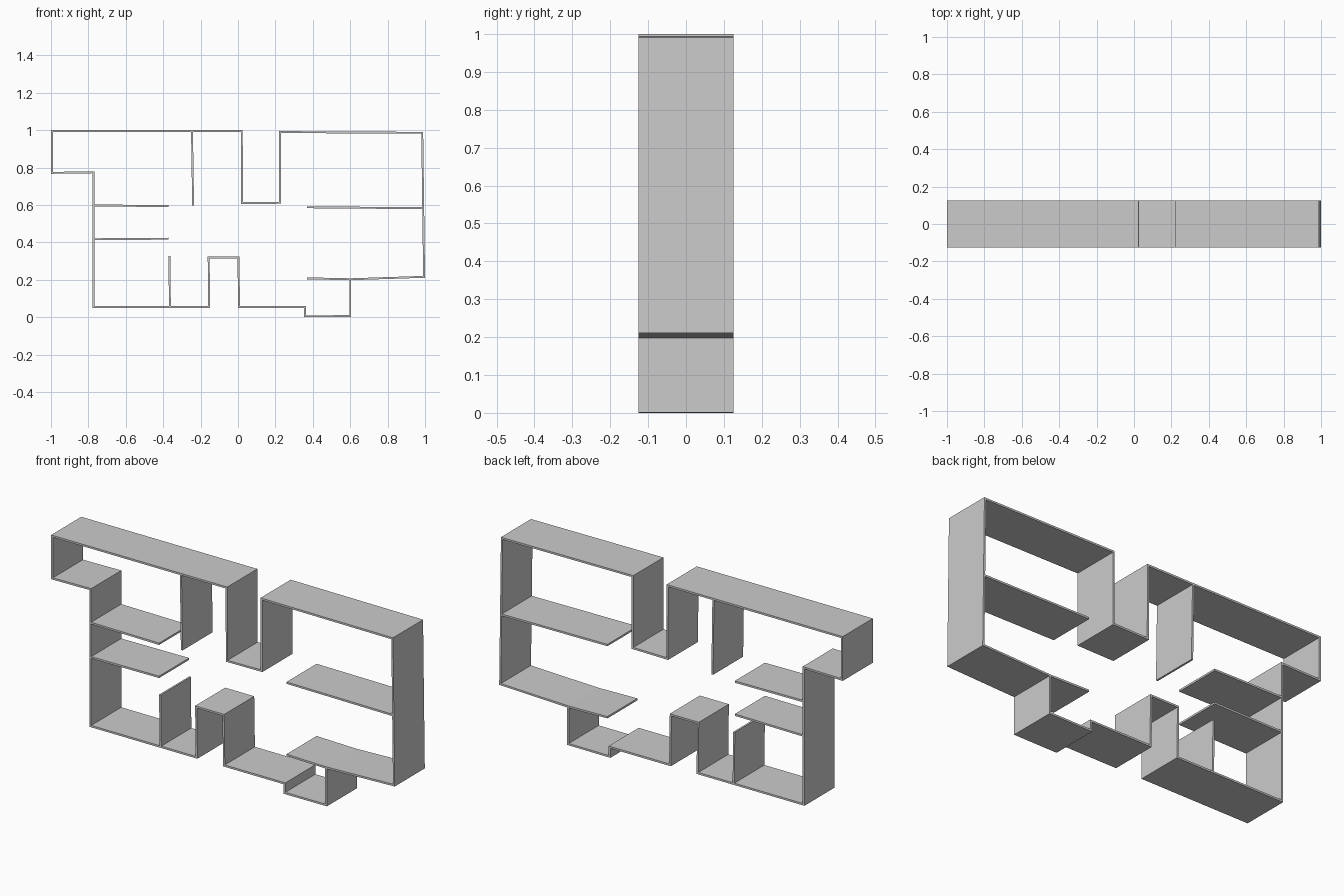
import bpy, bmesh
from mathutils import Vector

if "Cube" in bpy.data.objects:
    bpy.data.objects.remove(bpy.data.objects["Cube"])

THICK = 0.01      # wall thickness
DEPTH = 0.25      # extrusion along y


def band(name, pts, closed=False):
    """Mitred flat strip following an x-z centreline, extruded along y."""
    p = [Vector(q) for q in pts]
    n = len(p)
    left, right = [], []
    for i in range(n):
        a = (p[i] - p[i - 1]).normalized() if closed or i > 0 else None
        b = (p[(i + 1) % n] - p[i]).normalized() if closed or i < n - 1 else None
        a, b = a or b, b or a
        na, nb = Vector((-a.y, a.x)), Vector((-b.y, b.x))
        off = (na + nb) / (1 + na.dot(nb)) * THICK / 2
        left.append(p[i] + off)
        right.append(p[i] - off)
    bm = bmesh.new()
    vl = [bm.verts.new((v.x, -DEPTH / 2, v.y)) for v in left]
    vr = [bm.verts.new((v.x, -DEPTH / 2, v.y)) for v in right]
    for i in range(n if closed else n - 1):
        j = (i + 1) % n
        bm.faces.new((vl[i], vl[j], vr[j], vr[i]))
    ext = bmesh.ops.extrude_face_region(bm, geom=bm.faces[:], use_keep_orig=True)
    new = [g for g in ext["geom"] if isinstance(g, bmesh.types.BMVert)]
    bmesh.ops.translate(bm, verts=new, vec=(0, DEPTH, 0))
    bmesh.ops.recalc_face_normals(bm, faces=bm.faces[:])
    mesh = bpy.data.meshes.new(name)
    bm.to_mesh(mesh)
    bm.free()
    bpy.context.collection.objects.link(bpy.data.objects.new(name, mesh))


# Closed outer wall of the floor plan, clockwise from the top left
band("outer_wall", [
    (-0.995, 0.995), (0.02, 0.995), (0.022, 0.61), (0.224, 0.612),
    (0.224, 0.99), (0.985, 0.986), (0.995, 0.216), (0.60, 0.203),
    (0.60, 0.006), (0.358, 0.005), (0.358, 0.055), (0.006, 0.055),
    (0.002, 0.32), (-0.157, 0.32), (-0.154, 0.055), (-0.772, 0.055),
    (-0.772, 0.775), (-0.995, 0.772)], closed=True)

# Inner partitions that start at the outer wall and end free
partitions = {
    "upper_partition": [(-0.246, 0.995), (-0.24, 0.597)],
    "left_upper_partition": [(-0.772, 0.598), (-0.372, 0.594)],
    "left_lower_partition": [(-0.772, 0.417), (-0.372, 0.42)],
    "lower_partition": [(-0.364, 0.055), (-0.367, 0.328)],
    "right_upper_partition": [(0.99, 0.583), (0.37, 0.588)],
    "right_lower_partition": [(0.60, 0.203), (0.37, 0.208)],
}
for name, pts in partitions.items():
    band(name, pts)
